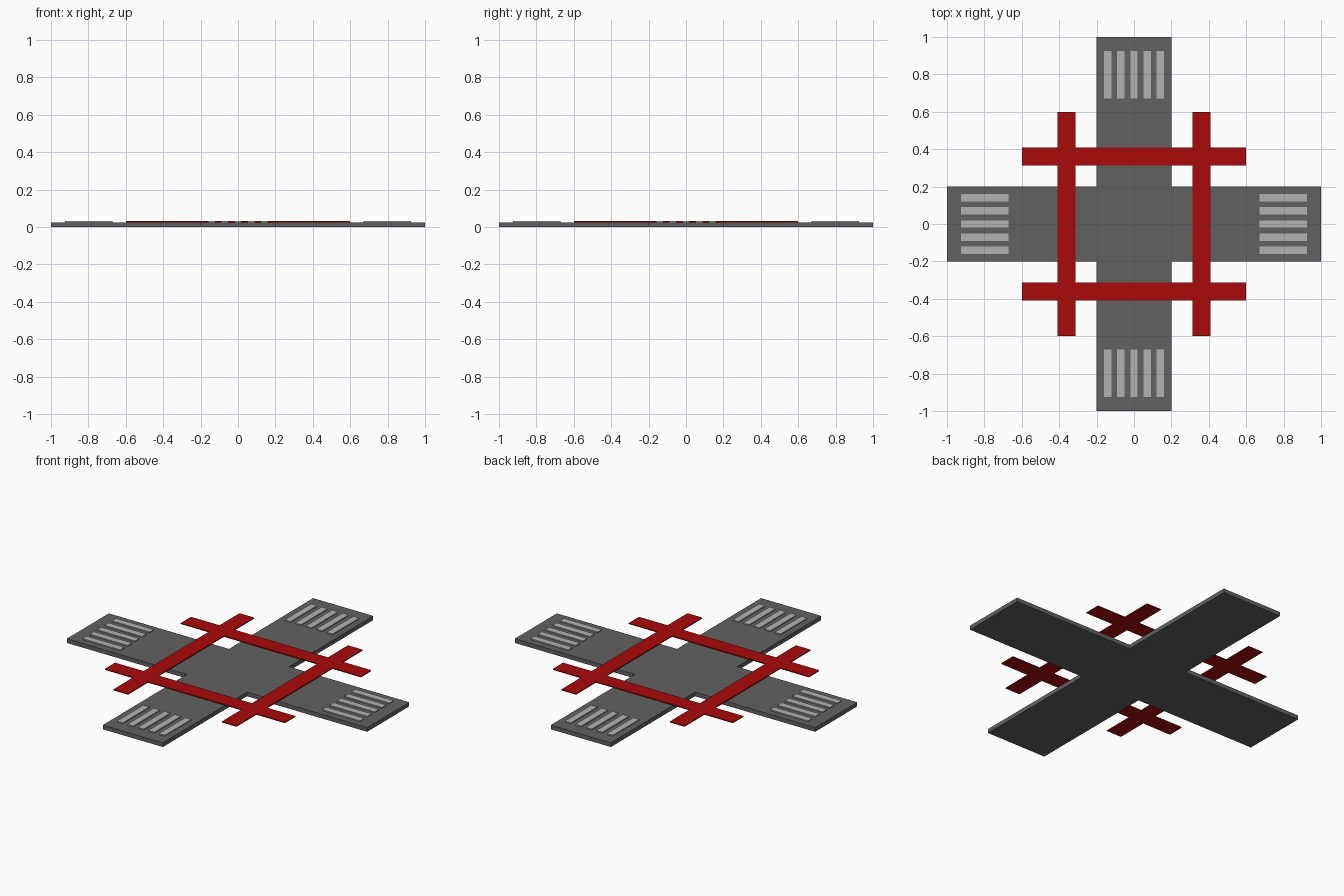
import bpy, bmesh
from math import pi
from mathutils import Matrix

if "Cube" in bpy.data.objects:
    bpy.data.objects.remove(bpy.data.objects["Cube"])

ROAD_TOP, MARK_TOP = 0.025, 0.031


def material(name, rgb):
    m = bpy.data.materials.new(name)
    m.diffuse_color = (*rgb, 1)
    m.use_nodes = True
    m.node_tree.nodes["Principled BSDF"].inputs["Base Color"].default_value = m.diffuse_color
    return m


def grid_slab(name, cuts, filled, z0, z1, mat):
    """Flat slab made of the filled cells of a square grid."""
    bm = bmesh.new()
    verts = {(i, j): bm.verts.new((x, y, z0))
             for i, x in enumerate(cuts) for j, y in enumerate(cuts)}
    n = len(cuts) - 1
    for i in range(n):
        for j in range(n):
            if filled(i, j):
                bm.faces.new([verts[k] for k in
                              ((i, j), (i + 1, j), (i + 1, j + 1), (i, j + 1))])
    bmesh.ops.delete(bm, geom=[v for v in bm.verts if not v.link_faces], context='VERTS')
    top = bmesh.ops.extrude_face_region(bm, geom=bm.faces[:], use_keep_orig=True)["geom"]
    for v in top:
        if isinstance(v, bmesh.types.BMVert):
            v.co.z = z1
    bmesh.ops.recalc_face_normals(bm, faces=bm.faces[:])
    finish(name, bm, mat)


def finish(name, bm, mat):
    me = bpy.data.meshes.new(name)
    bm.to_mesh(me)
    bm.free()
    me.materials.append(mat)
    bpy.context.collection.objects.link(bpy.data.objects.new(name, me))


asphalt = material("asphalt", (0.12, 0.12, 0.12))
paint = material("white_paint", (0.45, 0.45, 0.45))
red = material("red_paint", (0.4, 0.003, 0.003))

# Crossing roads
grid_slab("crossroad", (-1, -0.2, 0.2, 1), lambda i, j: i == 1 or j == 1,
          0, ROAD_TOP, asphalt)

# Four overlapping red strips
grid_slab("red_strips", (-0.6, -0.41, -0.312, 0.312, 0.41, 0.6),
          lambda i, j: i in (1, 3) or j in (1, 3), ROAD_TOP, MARK_TOP, red)

# Zebra crossing on each arm
for k, side in enumerate(("right", "back", "left", "front")):
    bm = bmesh.new()
    for s in range(-2, 3):
        m = (Matrix.Rotation(k * pi / 2, 4, 'Z')
             @ Matrix.Translation((0.798, s * 0.07, (ROAD_TOP + MARK_TOP) / 2))
             @ Matrix.Diagonal((0.252, 0.04, MARK_TOP - ROAD_TOP, 1)))
        bmesh.ops.create_cube(bm, size=1, matrix=m)
    finish(side + "_crosswalk", bm, paint)
